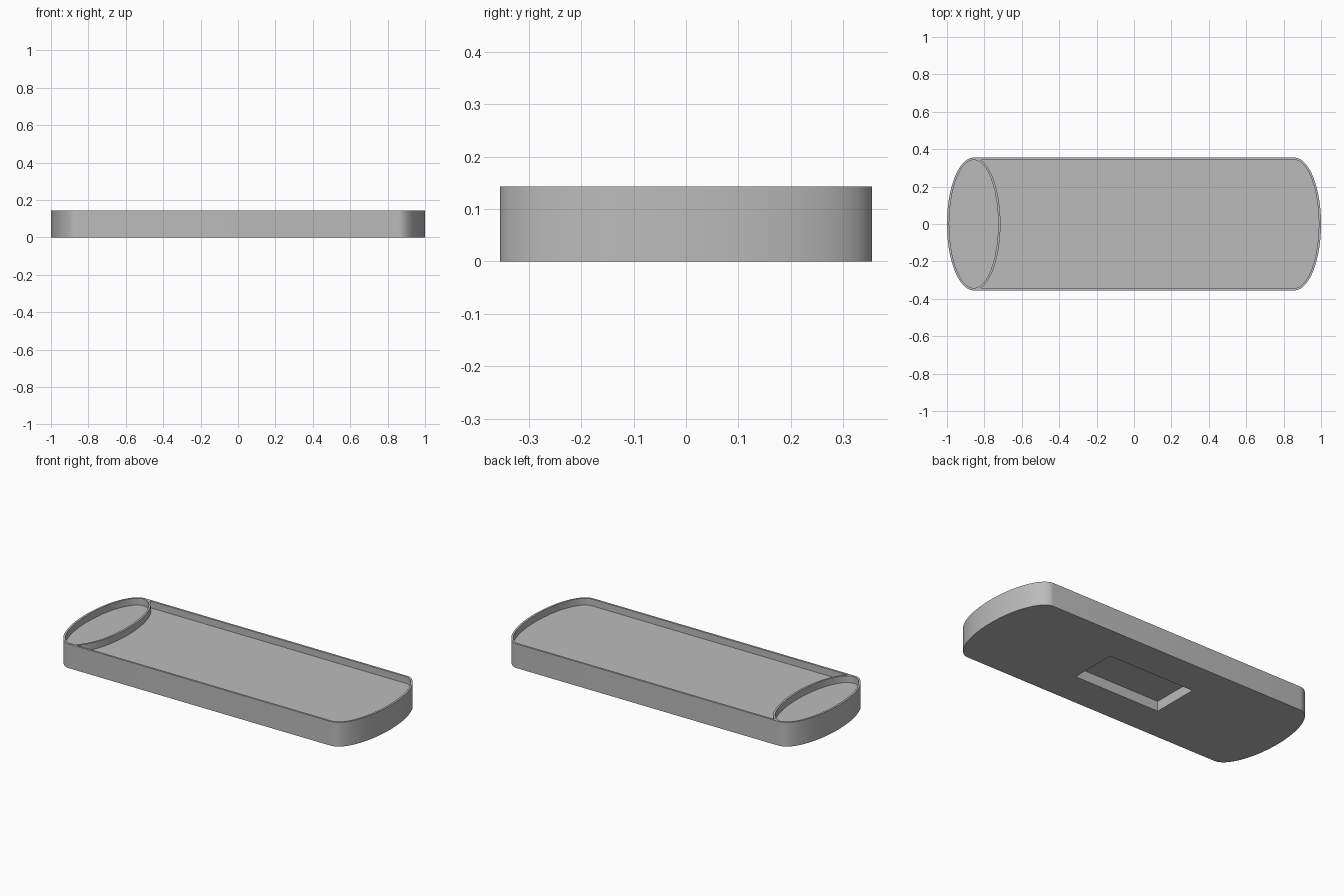
import bpy
import bmesh
from math import sin, cos, pi, asin

old = bpy.data.objects.get("Cube")
if old:
    bpy.data.objects.remove(old, do_unlink=True)

HEIGHT, DEPTH, WALL = 0.143, 0.04, 0.012
END_X, RX, RY = 0.857, 0.143, 0.355   # end ellipse centre and radii
STEPS = 48

grey = bpy.data.materials.new("grey plastic")
grey.use_nodes = True
colour = (0.5, 0.5, 0.5, 1)
grey.diffuse_color = colour
grey.node_tree.nodes["Principled BSDF"].inputs["Base Color"].default_value = colour


def arc(cx, rx, ry, start, end):
    """Points along an elliptical arc."""
    span = end - start
    return [(cx + rx * cos(start + span * i / STEPS),
             ry * sin(start + span * i / STEPS)) for i in range(STEPS + 1)]


def prism(name, outline, bottom, top):
    """Upright solid over a closed outline."""
    bm = bmesh.new()
    base = bm.faces.new([bm.verts.new((x, y, bottom)) for x, y in outline])
    grown = bmesh.ops.extrude_face_region(bm, geom=[base])["geom"]
    verts = [v for v in grown if isinstance(v, bmesh.types.BMVert)]
    bmesh.ops.translate(bm, verts=verts, vec=(0, 0, top - bottom))
    bmesh.ops.recalc_face_normals(bm, faces=bm.faces)
    mesh = bpy.data.meshes.new(name)
    bm.to_mesh(mesh)
    bm.free()
    mesh.materials.append(grey)
    obj = bpy.data.objects.new(name, mesh)
    bpy.context.collection.objects.link(obj)
    return obj


# Long body with half-ellipse ends
body = prism("tray_body",
             arc(END_X, RX, RY, -pi / 2, pi / 2) + arc(-END_X, RX, RY, pi / 2, 3 * pi / 2),
             0, HEIGHT)

# Main tray pocket, its left side bowed around the oval well
rx, ry = RX - WALL, RY - WALL
limit = asin(ry / RY)
main_pocket = (arc(END_X, rx, ry, -pi / 2, pi / 2)
               + arc(-END_X, RX, RY, limit, -limit))

# Oval well at one end
oval_pocket = arc(-END_X, rx, ry, 0, 2 * pi)[:-1]

# Rectangular pocket underneath
px, py = 0.285, 0.143
under_pocket = [(-px, -py), (px, -py), (px, py), (-px, py)]

floor = HEIGHT - DEPTH
cutters = [
    prism("main_pocket_cutter", main_pocket, floor, HEIGHT + 0.1),
    prism("oval_pocket_cutter", oval_pocket, floor, HEIGHT + 0.1),
    prism("under_pocket_cutter", under_pocket, -0.1, 0.06),
]

bpy.ops.object.select_all(action="DESELECT")
bpy.context.view_layer.objects.active = body
body.select_set(True)
for cutter in cutters:
    cutter.hide_render = True
    mod = body.modifiers.new(cutter.name, "BOOLEAN")
    mod.operation = "DIFFERENCE"
    mod.solver = "EXACT"
    mod.object = cutter
    bpy.ops.object.modifier_apply(modifier=mod.name)
    bpy.data.objects.remove(cutter, do_unlink=True)

bpy.ops.object.shade_smooth_by_angle()
